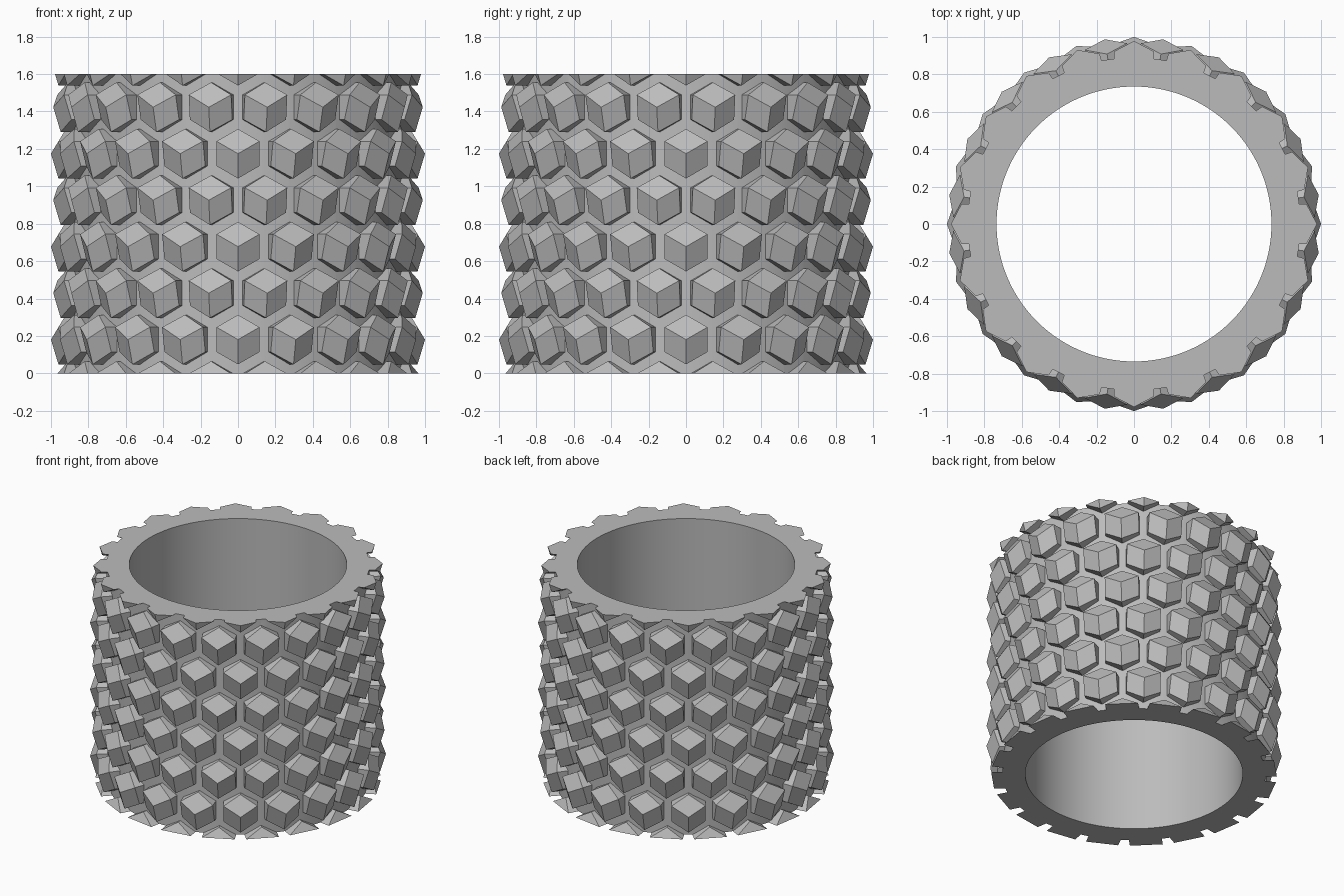
import bpy, bmesh, math
from mathutils import Matrix, Vector

if "Cube" in bpy.data.objects:
    bpy.data.objects.remove(bpy.data.objects["Cube"], do_unlink=True)

HEIGHT, INNER, BASE, OUTER = 1.6, 0.735, 0.89, 1.0
COUNT, ROW_GAP, FIRST_ROW = 20, 0.2485, -0.068
HEX, STEP = 0.1325, 0.04      # block corner radius, depth of each corner level

grey = bpy.data.materials.new("grey")
grey.use_nodes = True
grey.diffuse_color = (0.5, 0.5, 0.5, 1)
grey.node_tree.nodes["Principled BSDF"].inputs["Base Color"].default_value = (0.5, 0.5, 0.5, 1)


def make_object(name, bm):
    bmesh.ops.recalc_face_normals(bm, faces=bm.faces)
    mesh = bpy.data.meshes.new(name)
    bm.to_mesh(mesh)
    bm.free()
    mesh.materials.append(grey)
    obj = bpy.data.objects.new(name, mesh)
    bpy.context.collection.objects.link(obj)
    return obj


def add_block(bm, angle, z):
    """Corner-on block: three rhombic faces over a hexagonal root."""
    turn = Matrix.Translation((0, 0, z)) @ Matrix.Rotation(angle, 4, 'Z')

    def vert(i, radius):
        a = math.radians(60 * i - 90)
        return bm.verts.new(turn @ Vector((radius, HEX * math.cos(a), HEX * math.sin(a))))

    tip = bm.verts.new(turn @ Vector((OUTER, 0, 0)))
    rim = [vert(i, OUTER - STEP * (1 + i % 2)) for i in range(6)]
    root = [vert(i, 0.83) for i in range(6)]
    for i in range(6):
        j = (i + 1) % 6
        bm.faces.new((rim[i], rim[j], root[j], root[i]))
        if i % 2 == 0:
            bm.faces.new((tip, rim[i], rim[j], rim[(i + 2) % 6]))
    bm.faces.new(root)


# Plain sleeve, left long so both ends can be trimmed flat
bm = bmesh.new()
SIDES = 120
loops = [[bm.verts.new((r * math.cos(math.tau * k / SIDES), r * math.sin(math.tau * k / SIDES), z))
          for k in range(SIDES)]
         for r, z in ((INNER, -0.4), (BASE, -0.4), (BASE, 2), (INNER, 2))]
for n in range(4):
    a, b = loops[n], loops[(n + 1) % 4]
    for k in range(SIDES):
        m = (k + 1) % SIDES
        bm.faces.new((a[k], a[m], b[m], b[k]))
sleeve = make_object("textured_sleeve", bm)

# Staggered rows of raised blocks
bm = bmesh.new()
for row in range(8):
    for k in range(COUNT):
        add_block(bm, math.tau * (k + (row + 1) % 2 / 2) / COUNT, FIRST_ROW + ROW_GAP * row)
blocks = make_object("raised_blocks", bm)

# Slab that trims the ends
bm = bmesh.new()
bmesh.ops.create_cube(bm, size=1, matrix=Matrix.Translation((0, 0, HEIGHT / 2)) @ Matrix.Diagonal((3, 3, HEIGHT, 1)))
slab = make_object("trim_slab", bm)

# Join the blocks, trim, then discard the helpers
bpy.context.view_layer.objects.active = sleeve
for helper, operation in ((blocks, 'UNION'), (slab, 'INTERSECT')):
    helper.hide_render = True
    mod = sleeve.modifiers.new(operation, 'BOOLEAN')
    mod.object, mod.operation, mod.solver = helper, operation, 'EXACT'
    bpy.ops.object.modifier_apply(modifier=mod.name)
    bpy.data.objects.remove(helper, do_unlink=True)

bpy.ops.object.select_all(action='DESELECT')
sleeve.select_set(True)
bpy.ops.object.shade_smooth_by_angle(angle=math.radians(15))
